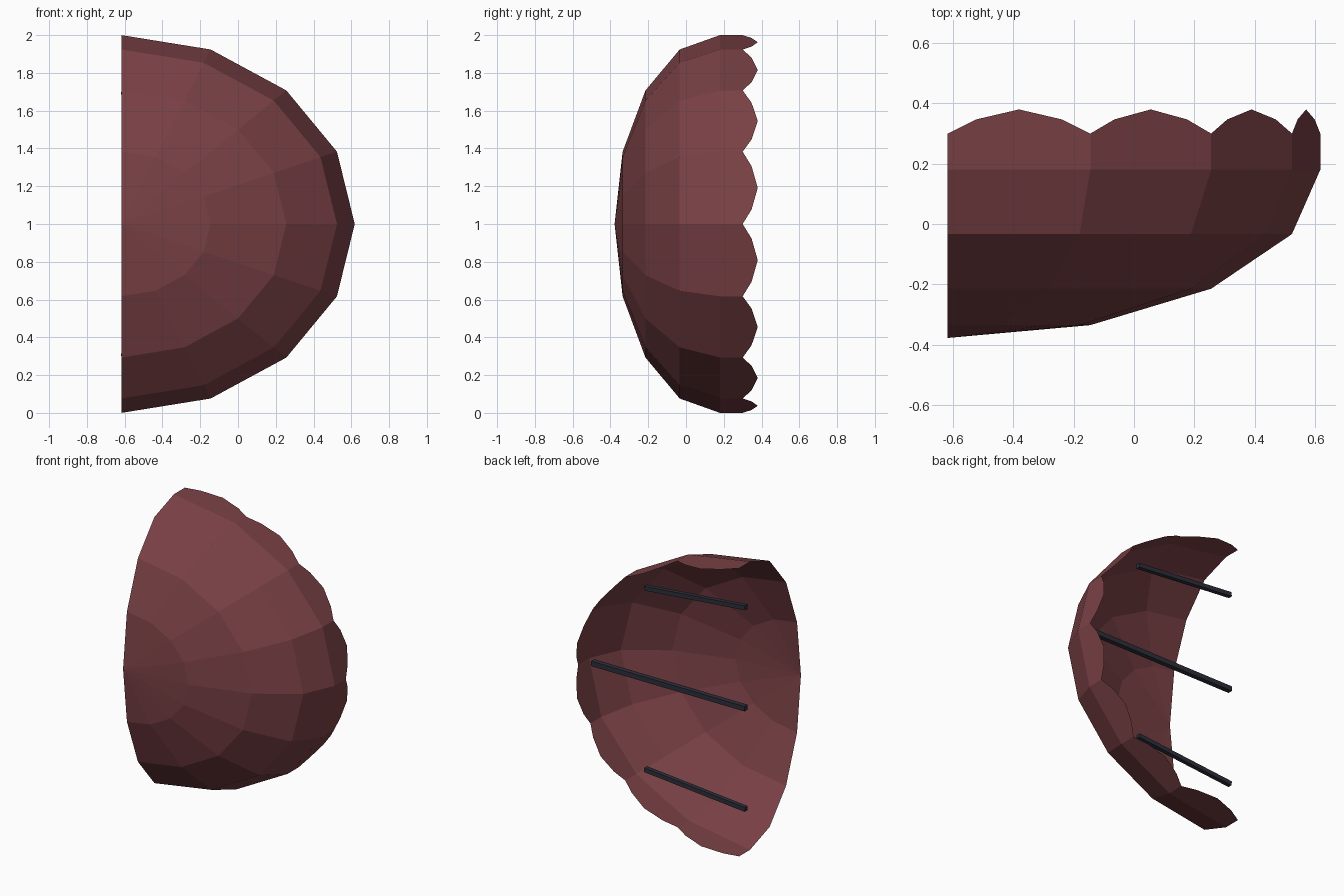
import bpy, bmesh, math
from mathutils import Vector

if "Cube" in bpy.data.objects:
    bpy.data.objects.remove(bpy.data.objects["Cube"])

CX, CZ, RX, RZ = -0.618, 1.0, 1.236, 1.0   # dome centre and radii
Y0, DEPTH = 0.18, 0.558                    # dome rim position and bulge depth
SEG = 8                                    # panels around the half dome


def material(name, col):
    m = bpy.data.materials.new(name)
    m.diffuse_color = (*col, 1)
    m.use_nodes = True
    m.node_tree.nodes["Principled BSDF"].inputs["Base Color"].default_value = m.diffuse_color
    return m


maroon = material("maroon canvas", (0.195, 0.053, 0.060))
dark = material("dark metal", (0.027, 0.029, 0.042))


def finish(name, bm, mat):
    me = bpy.data.meshes.new(name)
    bm.to_mesh(me)
    bm.free()
    me.materials.append(mat)
    ob = bpy.data.objects.new(name, me)
    bpy.context.collection.objects.link(ob)
    return ob


def rim(i, r, y):
    a = math.pi * i / SEG
    return Vector((CX + RX * r * math.sin(a), y, CZ + RZ * r * math.cos(a)))


# Half-dome canopy: rings from the pole to the rim
bm = bmesh.new()
pole = bm.verts.new((CX, Y0 - DEPTH, CZ))
rings = []
for k in range(1, 5):
    t = k * math.pi / 8
    rings.append([bm.verts.new(rim(i, math.sin(t), Y0 - DEPTH * math.cos(t)))
                  for i in range(SEG + 1)])
for i in range(SEG):
    bm.faces.new((pole, rings[0][i], rings[0][i + 1]))
    for a, b in zip(rings, rings[1:]):
        bm.faces.new((a[i], b[i], b[i + 1], a[i + 1]))

# Scalloped valance: one curved-edge flap per panel
hem = [bm.verts.new(rim(i, 1, 0.30)) for i in range(SEG + 1)]
for i in range(SEG):
    p, q = hem[i].co, hem[i + 1].co
    wave = [bm.verts.new(p.lerp(q, t) + Vector((0, 0.08 * math.sin(math.pi * t), 0)))
            for t in (0.2, 0.5, 0.8)]
    bm.faces.new([rings[3][i], hem[i]] + wave + [hem[i + 1], rings[3][i + 1]])
bmesh.ops.recalc_face_normals(bm, faces=bm.faces)
if sum((f.normal.y for f in bm.faces)) > 0:
    bmesh.ops.reverse_faces(bm, faces=bm.faces)
finish("awning_canopy", bm, maroon)


# Support rods from the flat side out to the canopy
def rod(name, start, end, w):
    a, b = Vector(start), Vector(end)
    bm = bmesh.new()
    bmesh.ops.create_cube(bm, size=1)
    bmesh.ops.scale(bm, vec=((b - a).length, w, w), verts=bm.verts)
    ob = finish(name, bm, dark)
    ob.location = (a + b) / 2
    ob.rotation_euler = (0, -math.atan2(b.z - a.z, b.x - a.x), 0)


rod("middle_rod", (CX, 0.223, CZ), (0.56, 0.223, CZ), 0.034)
for name, s in (("upper_rod", 1), ("lower_rod", -1)):
    rod(name, (CX, 0.223, CZ + s * 0.70), (0.155, 0.223, CZ + s * 0.63), 0.03)
